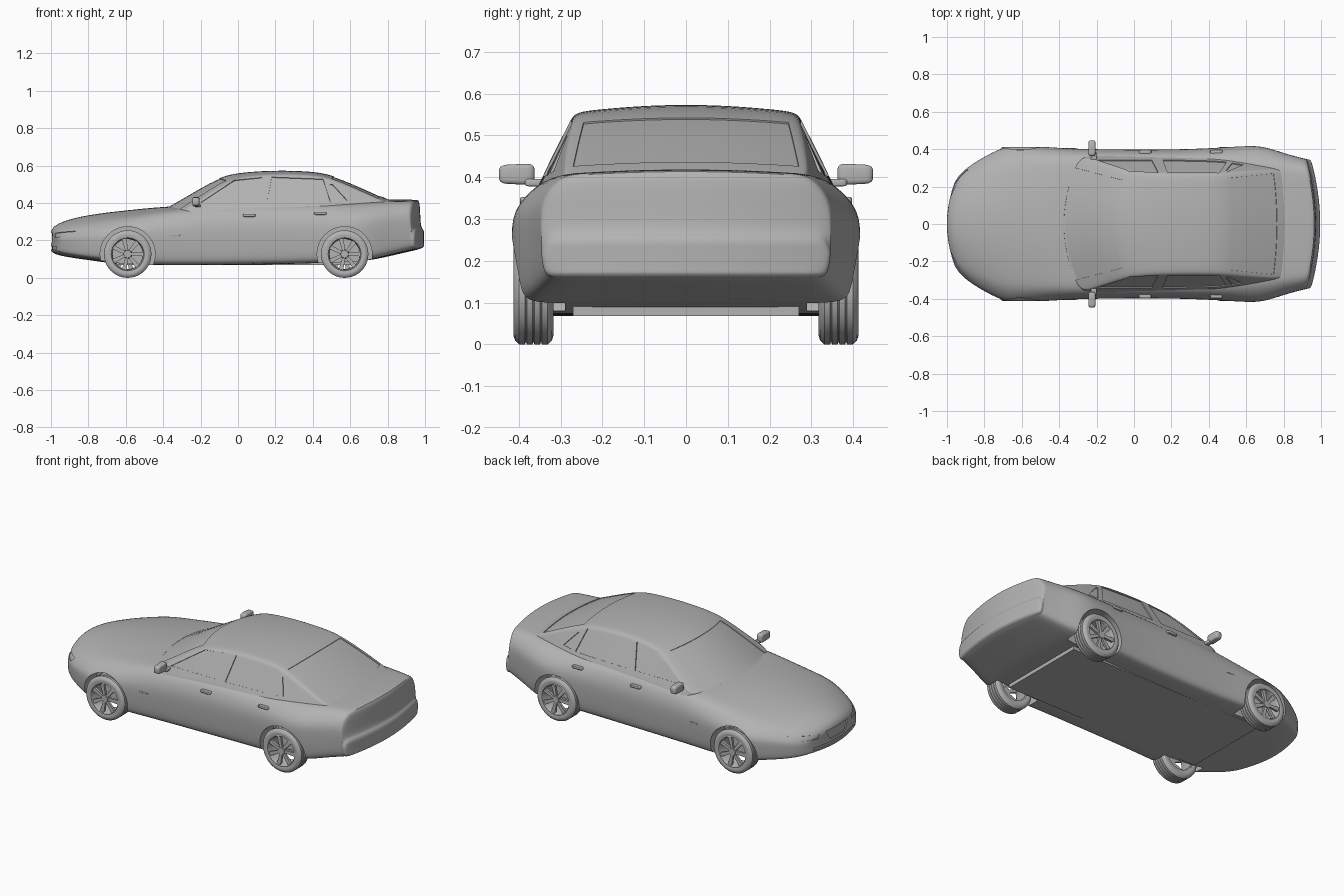
import bpy, bmesh
from math import pi, radians
from mathutils import Vector, Matrix
from mathutils.bvhtree import BVHTree

if "Cube" in bpy.data.objects:
    bpy.data.objects.remove(bpy.data.objects["Cube"], do_unlink=True)

paint = bpy.data.materials.new("plain grey")
paint.use_nodes = True
grey = (0.45, 0.45, 0.45, 1)
paint.diffuse_color = grey
paint.node_tree.nodes["Principled BSDF"].inputs["Base Color"].default_value = grey


def make(name, bm):
    bmesh.ops.recalc_face_normals(bm, faces=bm.faces[:])
    me = bpy.data.meshes.new(name)
    bm.to_mesh(me)
    bm.free()
    me.materials.append(paint)
    ob = bpy.data.objects.new(name, me)
    bpy.context.collection.objects.link(ob)
    return ob


def bake(ob, kind, **settings):
    mod = ob.modifiers.new(kind, kind)
    for key, value in settings.items():
        setattr(mod, key, value)
    bpy.context.view_layer.objects.active = ob
    bpy.ops.object.modifier_apply(modifier=mod.name)


def smooth(ob, angle=35):
    bpy.ops.object.select_all(action='DESELECT')
    ob.select_set(True)
    bpy.context.view_layer.objects.active = ob
    bpy.ops.object.shade_smooth_by_angle(angle=radians(angle))


def cut(ob, cutter):
    bake(ob, 'BOOLEAN', operation='DIFFERENCE', solver='EXACT', object=cutter)
    bpy.data.objects.remove(cutter, do_unlink=True)


COLS = (-1, -0.8, -0.4, 0, 0.4, 0.8, 1)


def loft(name, stations, rows):
    """Skin sections along x; each is (x, width, bottom, top width, edge z, centre z, bow)."""
    bm = bmesh.new()
    nc, nr = len(COLS), len(rows)
    border = ([(j, 0) for j in range(nc)] + [(nc - 1, i) for i in range(1, nr)]
              + [(j, nr - 1) for j in range(nc - 2, -1, -1)] + [(0, i) for i in range(nr - 2, 0, -1)])
    grid = {}
    last = len(stations) - 1
    for k, (x, w, zb, wt, ze, zt, bow) in enumerate(stations):
        cells = [(j, i) for j in range(nc) for i in range(nr)] if k in (0, last) else border
        for j, i in cells:
            f, a, b = rows[i]
            t = COLS[j]
            y = t * (w * a + wt * b)
            z = zb + f * (ze - zb) + f * (zt - ze) * (1 - t * t)
            grid[k, j, i] = bm.verts.new((x + bow * (y / 0.4) ** 2, y, z))
    for k in range(last):
        for p, q in zip(border, border[1:] + border[:1]):
            bm.faces.new([grid[(k,) + p], grid[(k,) + q], grid[(k + 1,) + q], grid[(k + 1,) + p]])
    for k in (0, last):
        for j in range(nc - 1):
            for i in range(nr - 1):
                bm.faces.new([grid[k, j, i], grid[k, j + 1, i], grid[k, j + 1, i + 1], grid[k, j, i + 1]])
    ob = make(name, bm)
    bake(ob, 'SUBSURF', levels=2)
    return ob


def recess(target, corners, origin, axes, direction, depth=0.006, bow=0):
    """Sink a four-cornered panel, projected on to the target, into its surface."""
    tree = BVHTree.FromObject(target, bpy.context.evaluated_depsgraph_get())
    c = [Vector(p) for p in corners]
    bm = bmesh.new()
    nu, nv = 12, 5
    rows = []
    for v in range(nv + 1):
        row = []
        for u in range(nu + 1):
            s, t = u / nu, v / nv
            p = c[0].lerp(c[1], s).lerp(c[3].lerp(c[2], s), t)
            start = Vector(origin)
            start[axes[0]], start[axes[1]] = p
            start.x += bow * (start.y / 0.4) ** 2
            hit = tree.ray_cast(start, Vector(direction))[0]
            if hit is None:
                bm.free()
                return
            row.append(bm.verts.new(hit))
        rows.append(row)
    for a, b in zip(rows, rows[1:]):
        for u in range(nu):
            bm.faces.new([a[u], a[u + 1], b[u + 1], b[u]])
    plate = make("panel_cutter", bm)
    plate.hide_render = True
    bake(plate, 'SOLIDIFY', thickness=depth * 2, offset=0)
    cut(target, plate)


# Lower body: bonnet, flanks, boot and rear bumper
body = loft("body", [
    (-1.003, .24, .145, .20, .225, .25, .14), (-.985, .30, .125, .25, .25, .285, .15),
    (-.90, .375, .108, .31, .275, .318, .14), (-.80, .412, .095, .34, .295, .338, .10),
    (-.70, .42, .08, .355, .31, .352, .05), (-.55, .416, .07, .36, .33, .368, .04),
    (-.40, .406, .068, .362, .352, .382, .03), (-.2, .40, .068, .36, .378, .39, 0),
    (.2, .398, .072, .36, .388, .39, 0), (.45, .408, .08, .355, .392, .40, 0),
    (.60, .421, .085, .345, .396, .41, 0), (.72, .416, .095, .335, .402, .418, -.02),
    (.85, .378, .125, .315, .407, .42, -.05), (.96, .352, .15, .302, .406, .418, -.07),
    (.975, .348, .155, .297, .404, .416, -.07), (.978, .347, .157, .328, .268, .27, -.07),
    (.99, .347, .16, .328, .262, .264, -.07), (.998, .34, .17, .325, .245, .248, -.07),
], [(0, .92, 0), (.08, .975, 0), (.35, .992, 0), (.6, 1, 0), (.78, .98, 0), (1, 0, 1)])

# Cabin: windscreen, roof and rear screen
spine = [(-.39, .352, .365, .378, .13), (-.30, .355, .41, .427, .12), (-.20, .357, .465, .487, .11),
         (-.10, .358, .515, .54, .09), (0, .358, .543, .564, .05), (.2, .358, .558, .577, 0),
         (.4, .355, .552, .57, 0), (.5, .350, .536, .552, -.03), (.62, .337, .49, .503, -.04),
         (.74, .318, .438, .449, -.05), (.83, .30, .40, .408, -.05)]
cabin = loft("cabin", [(x, w + .02, .33, w - (ze - .38) * .52, ze, zt, bow) for x, w, ze, zt, bow in spine],
             [(0, 1, 0), (.3, .7, .3), (.6, .4, .6), (.92, .08, .92), (1, 0, 1)])

# Wheel arches
WHEELS = (-.59, .57)
for x in WHEELS:
    for side in (1, -1):
        bm = bmesh.new()
        bmesh.ops.create_cone(bm, cap_ends=True, segments=48, radius1=.147, radius2=.147, depth=.22,
                              matrix=Matrix.Translation((x, side * .40, .127)) @ Matrix.Rotation(pi / 2, 4, 'X'))
        cut(body, make("arch_cutter", bm))

# Side windows, as (x, z) corners
for glass in ([(-.20, .402), (.095, .402), (.13, .537), (-.02, .522)],
              [(.155, .402), (.495, .404), (.455, .528), (.18, .539)],
              [(.525, .408), (.583, .415), (.505, .50), (.492, .50)]):
    for side in (1, -1):
        recess(cabin, glass, (0, side, 0), (0, 2), (0, -side, 0))

# Windscreen and rear screen, as (x, y) corners
recess(cabin, [(-.375, -.30), (-.375, .30), (-.10, .235), (-.10, -.235)], (0, 0, 1), (0, 1), (0, 0, -1),
       depth=.004, bow=.11)
recess(cabin, [(.515, -.245), (.515, .245), (.765, .27), (.765, -.27)], (0, 0, 1), (0, 1), (0, 0, -1),
       depth=.004, bow=-.04)

# Grille, lower intake and headlamps, as (y, z) corners
nose = dict(origin=(-2, 0, 0), axes=(1, 2), direction=(1, 0, 0))
recess(body, [(-.07, .185), (.07, .185), (.10, .24), (-.10, .24)], **nose)
recess(body, [(-.19, .152), (.19, .152), (.19, .167), (-.19, .167)], **nose)
for side in (1, -1):
    recess(body, [(side * .16, .215), (side * .29, .225), (side * .29, .25), (side * .15, .238)],
           depth=.004, **nose)
smooth(body)
smooth(cabin)


def lathe(name, profile):
    """Turn a closed (radius, y) outline about the y axis."""
    bm = bmesh.new()
    vs = [bm.verts.new((r, y, 0)) for r, y in profile]
    es = [bm.edges.new((a, b)) for a, b in zip(vs, vs[1:] + vs[:1])]
    bmesh.ops.spin(bm, geom=vs + es, cent=(0, 0, 0), axis=(0, 1, 0), angle=2 * pi, steps=40, use_merge=True)
    bmesh.ops.remove_doubles(bm, verts=bm.verts[:], dist=1e-5)
    return make(name, bm)


# Wheel parts, outer face towards -y
tread = []
for y in (-.027, -.009, .009, .027):
    tread += [(.127, y - .007), (.127, y + .007), (.122, y + .008), (.122, y + .01)]
tyre = lathe("tyre", [(.09, -.044), (.105, -.048), (.118, -.044)] + tread[:-2]
             + [(.118, .044), (.105, .048), (.09, .044)])
rim = lathe("rim", [(.094, -.044), (.088, -.046), (.082, -.036), (.08, .042), (.092, .042)])

bm = bmesh.new()
for k in range(7):
    turn = Matrix.Rotation(2 * pi * k / 7, 4, 'Y')
    made = bmesh.ops.create_cube(bm, size=1)["verts"]
    for v in made:
        r = .052 + v.co.x * .068
        width = .016 + .008 * (v.co.x + .5)
        v.co = turn @ Vector((r, -.034 + v.co.y * .014, v.co.z * width))
bmesh.ops.create_cone(bm, cap_ends=True, segments=20, radius1=.026, radius2=.02, depth=.022,
                      matrix=Matrix.Translation((0, -.034, 0)) @ Matrix.Rotation(pi / 2, 4, 'X'))
spokes = make("spokes", bm)

for part in (tyre, rim, spokes):
    smooth(part)
    for end, x in zip(("front", "rear"), WHEELS):
        for label, side in (("left", 1), ("right", -1)):
            ob = bpy.data.objects.new(f"{end}_{label}_{part.name}", part.data)
            ob.location = (x, side * .365, .127)
            ob.rotation_euler.z = pi if side > 0 else 0
            bpy.context.collection.objects.link(ob)
    bpy.data.objects.remove(part, do_unlink=True)


def pebble(name, centre, size, taper=0):
    """Softened box, optionally narrower towards its outer end."""
    bm = bmesh.new()
    bmesh.ops.create_cube(bm, size=1)
    bmesh.ops.bevel(bm, geom=bm.edges[:], offset=.22, segments=3, profile=.5, affect='EDGES')
    out = 1 if centre[1] > 0 else -1
    for v in bm.verts:
        v.co.z *= 1 - taper * (v.co.y * out + .5)
        v.co = Vector(centre) + Vector(v.co[k] * size[k] for k in range(3))
    smooth(make(name, bm), 60)


# Door mirrors, handles and wing trims
for label, side in (("left", 1), ("right", -1)):
    pebble(f"{label}_mirror", (-.225, side * .405, .407), (.038, .084, .052), .15)
    pebble(f"{label}_mirror_stem", (-.215, side * .36, .387), (.03, .05, .018))
    for door, x, z in (("front", .06, .334), ("rear", .44, .345)):
        pebble(f"{label}_{door}_handle", (x, side * .386, z), (.065, .022, .016))
    pebble(f"{label}_wing_trim", (-.34, side * .402, .228), (.06, .008, .008))

# Flat underbody tray
bm = bmesh.new()
bmesh.ops.create_cube(bm, size=1, matrix=Matrix.Translation((0, 0, .08)) @ Matrix.Diagonal((1.3, .54, .024, 1)))
make("underbody_tray", bm)
